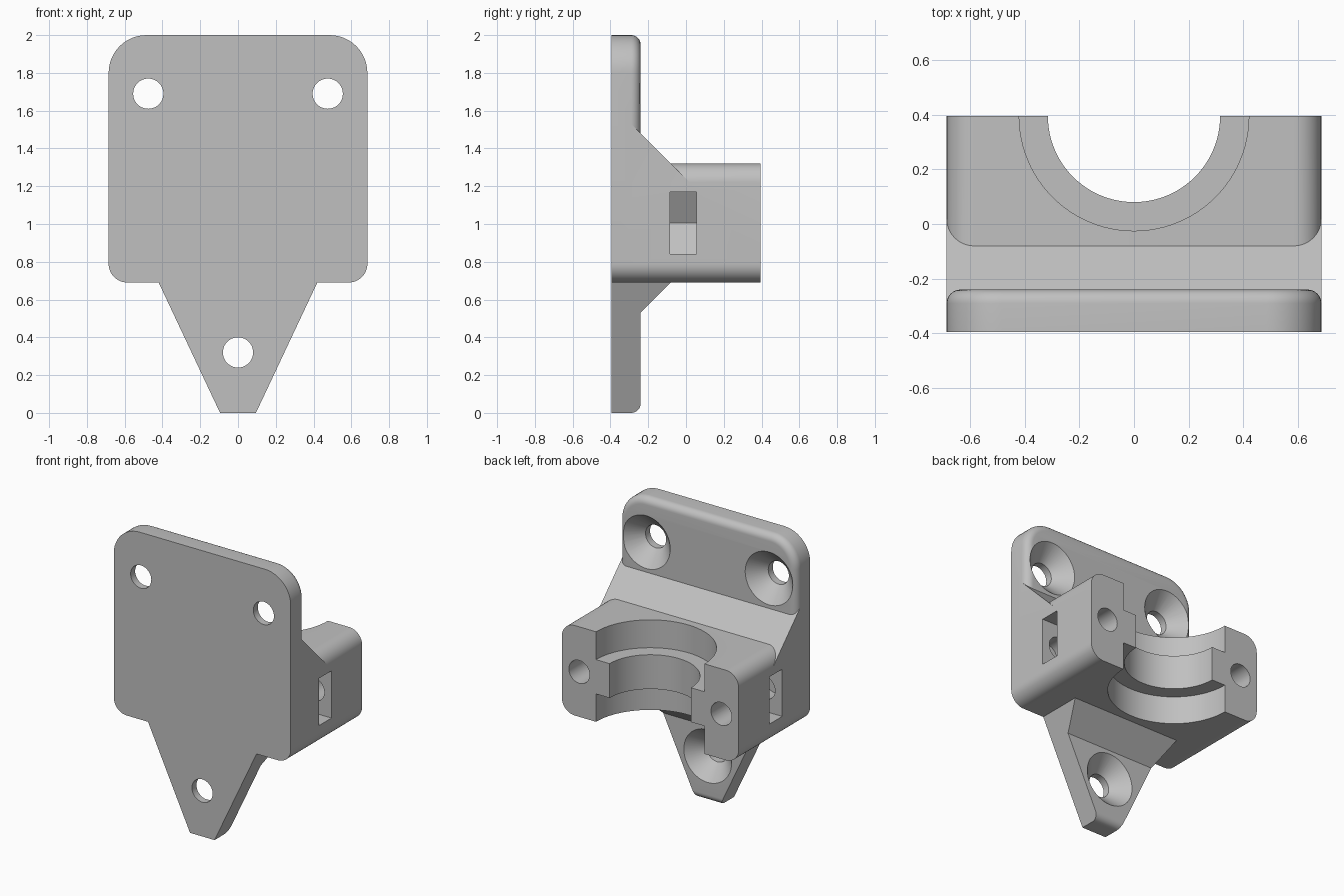
import bpy, bmesh
from math import sin, cos, pi, radians

default = bpy.data.objects.get("Cube")
if default:
    bpy.data.objects.remove(default, do_unlink=True)

grey = bpy.data.materials.new("bracket grey")
grey.use_nodes = True
color = (0.53, 0.53, 0.53, 1)
grey.diffuse_color = color
grey.node_tree.nodes["Principled BSDF"].inputs["Base Color"].default_value = color

W, BACK, FRONT, FACE = 0.685, 0.395, -0.395, -0.24   # half width and y levels
LOW, HIGH, MID = 0.69, 1.32, 1.005                   # z levels of the clamp block
FILLET = 0.05


def loft(name, rings):
    """Solid through matching rings of points, capped at both ends."""
    bm = bmesh.new()
    loops = [[bm.verts.new(p) for p in ring] for ring in rings]
    n = len(loops[0])
    for a, b in zip(loops, loops[1:]):
        for i in range(n):
            j = (i + 1) % n
            bm.faces.new((a[i], a[j], b[j], b[i]))
    bm.faces.new(loops[0])
    bm.faces.new(loops[-1])
    bmesh.ops.recalc_face_normals(bm, faces=bm.faces)
    mesh = bpy.data.meshes.new(name)
    bm.to_mesh(mesh)
    bm.free()
    mesh.materials.append(grey)
    obj = bpy.data.objects.new(name, mesh)
    bpy.context.collection.objects.link(obj)
    return obj


def place(axis, pts, d):
    """Put 2D points on the plane at distance d along the axis."""
    if axis == "x":
        return [(d, a, b) for a, b in pts]
    if axis == "y":
        return [(a, d, b) for a, b in pts]
    return [(a, b, d) for a, b in pts]


def prism(name, axis, pts, lo, hi):
    return loft(name, [place(axis, pts, lo), place(axis, pts, hi)])


def circle(cx, cy, r, n=48, turn=0.0):
    return [(cx + r * cos(2 * pi * i / n + turn), cy + r * sin(2 * pi * i / n + turn))
            for i in range(n)]


def rounded(half, lo, hi, r_low, r_high, steps=12):
    """Rounded rectangle with its own radius for lower and upper corners."""
    corners = [(half - r_high, hi - r_high, r_high, 0), (r_high - half, hi - r_high, r_high, 1),
               (r_low - half, lo + r_low, r_low, 2), (half - r_low, lo + r_low, r_low, 3)]
    return [(cx + r * cos((q + k / steps) * pi / 2), cy + r * sin((q + k / steps) * pi / 2))
            for cx, cy, r, q in corners for k in range(steps + 1)]


def boolean(target, tool, operation):
    tool.hide_render = True
    mod = target.modifiers.new(operation.lower(), "BOOLEAN")
    mod.operation, mod.solver, mod.object = operation, "EXACT", tool
    bpy.context.view_layer.objects.active = target
    bpy.ops.object.modifier_apply(modifier=mod.name)
    bpy.data.objects.remove(tool, do_unlink=True)


# Back plate with a filleted rear edge
rings = [place("y", rounded(W, LOW, 2, 0.1, 0.2), FRONT)]
for k in range(9):
    a = k / 8 * pi / 2
    t = FILLET * (1 - cos(a))
    rings.append(place("y", rounded(W - t, LOW + t, 2 - t, 0.1 - t, 0.2 - t),
                       FACE - FILLET + FILLET * sin(a)))
bracket = loft("mounting_bracket", rings)

# Clamp block and the sloped web above it
boolean(bracket, prism("clamp_block", "y", rounded(W, LOW, HIGH, 0.1, 0.1), FRONT, BACK), "UNION")
slope = [(y, 1.24 - y) for y in (-0.32, 0.1)]
boolean(bracket, prism("upper_web", "x", slope + [(-0.32, 1.14)], -W, W), "UNION")

# Tapered tail with its lower web: side profile trimmed by the front outline
side = [(FRONT, 0)]
side += [(FACE - FILLET + FILLET * sin(k / 8 * pi / 2), FILLET - FILLET * cos(k / 8 * pi / 2))
         for k in range(9)]
side += [(FACE, 0.53), (-0.05, 0.72), (FRONT, 0.72)]
tail = prism("tail", "x", side, -W, W)
half = [0.095 + 0.471 * z for z in (-0.1, 0.8)]
outline = [(-half[0], -0.1), (half[0], -0.1), (half[1], 0.8), (-half[1], 0.8)]
boolean(tail, prism("tail_outline", "y", outline, -1, 1), "INTERSECT")
boolean(bracket, tail, "UNION")

# Countersunk screw holes
for x, z in ((-0.475, 1.69), (0.475, 1.69), (0, 0.32)):
    steps = ((0.08, -0.6), (0.08, FACE - 0.105), (0.185, FACE), (0.205, FACE + 0.02))
    boolean(bracket, loft("screw_hole", [place("y", circle(x, z, r), y) for r, y in steps]),
            "DIFFERENCE")

# Half-round clamp bore with a wider recess above and below its rib
for r, lo, hi in ((0.315, 0.5, 1.5), (0.42, 1.125, 1.5), (0.42, 0.5, 0.885)):
    boolean(bracket, prism("bore", "z", circle(0, BACK, r, 96), lo, hi), "DIFFERENCE")

# Bolt holes and hexagonal nut slots open to the sides
for s in (-1, 1):
    boolean(bracket, prism("bolt_hole", "y", circle(s * 0.55, MID, 0.08), -0.2, 0.6), "DIFFERENCE")
    hexagon = circle(0, 0, 0.165 / cos(pi / 6), 6)
    slot = [(s * (0.55 + (0.3 if a > 0 else a)), MID + (0.165 if b > 0 else -0.165) * (abs(b) > 0.01 or a > 0))
            for a, b in hexagon if a < 0]
    slot = [(s * 0.85, MID + 0.165)] + slot + [(s * 0.85, MID - 0.165)]
    boolean(bracket, prism("nut_slot", "y", slot, -0.085, 0.055), "DIFFERENCE")

bpy.ops.object.select_all(action="DESELECT")
bracket.select_set(True)
bpy.context.view_layer.objects.active = bracket
bpy.ops.object.shade_smooth_by_angle(angle=radians(30))
